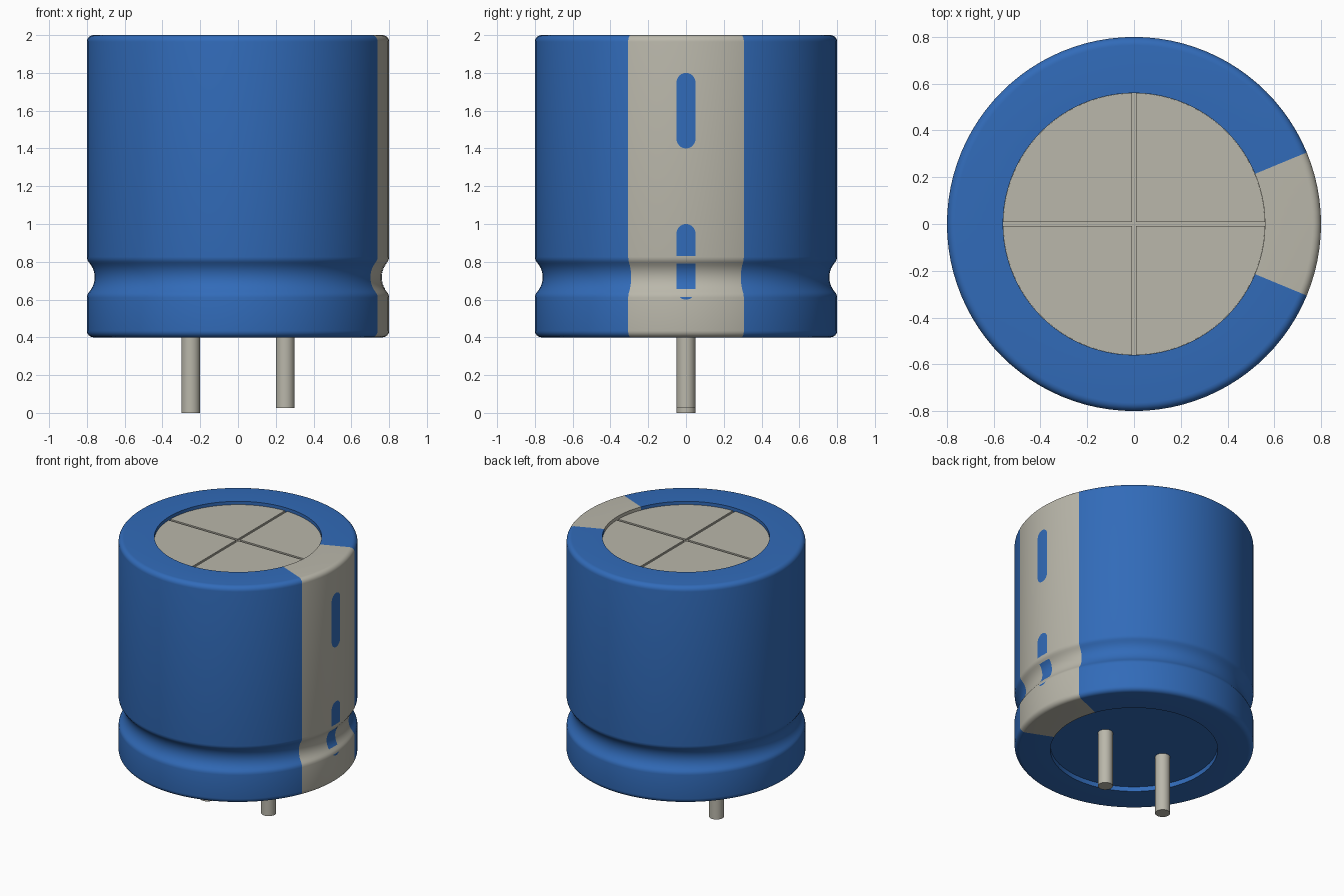
import bpy, bmesh, math

if "Cube" in bpy.data.objects:
    bpy.data.objects.remove(bpy.data.objects["Cube"], do_unlink=True)

R, RIM, BOTTOM, TOP = 0.8, 0.56, 0.4, 2.0
STRIPE_ANGLE = math.radians(22.5)


def material(name, rgb):
    m = bpy.data.materials.new(name)
    m.use_nodes = True
    m.diffuse_color = (*rgb, 1)
    m.node_tree.nodes["Principled BSDF"].inputs["Base Color"].default_value = (*rgb, 1)
    return m


BLUE = material("sleeve blue", (0.031, 0.147, 0.485))
GREY = material("warm grey", (0.49, 0.475, 0.405))


def finish(name, bm, mats, recalc=True):
    if recalc:
        bmesh.ops.recalc_face_normals(bm, faces=bm.faces[:])
    me = bpy.data.meshes.new(name)
    bm.to_mesh(me)
    bm.free()
    for m in mats:
        me.materials.append(m)
    ob = bpy.data.objects.new(name, me)
    bpy.context.collection.objects.link(ob)
    bpy.ops.object.select_all(action="DESELECT")
    ob.select_set(True)
    bpy.context.view_layer.objects.active = ob
    bpy.ops.object.shade_smooth_by_angle(angle=math.radians(35))
    return ob


def fillet(cx, cz, r, a0, a1, n=6):
    return [(cx + r * math.cos(math.radians(a0 + (a1 - a0) * i / n)),
             cz + r * math.sin(math.radians(a0 + (a1 - a0) * i / n))) for i in range(n + 1)]


# Crimp groove: upper half listed as (radius, height above centre), mirrored below
GROOVE_Z = 0.718
half = [(0.7585, 0), (0.7595, 0.015), (0.7625, 0.03), (0.768, 0.046), (0.776, 0.061),
        (0.785, 0.074), (0.7925, 0.084), (0.798, 0.095), (0.8, 0.108)]
groove = [(r, GROOVE_Z - h) for r, h in reversed(half[1:])] + [(r, GROOVE_Z + h) for r, h in half]


def radius_at(z):
    for (r0, z0), (r1, z1) in zip(groove, groove[1:]):
        if z0 <= z <= z1:
            return r0 + (r1 - r0) * (z - z0) / (z1 - z0)
    return R


# Sleeved can: lathe profile with recessed ends
F = 0.035
profile = ([(0, BOTTOM + 0.035), (RIM, BOTTOM + 0.035), (RIM, BOTTOM)]
           + fillet(R - F, BOTTOM + F, F, -90, 0) + groove
           + fillet(R - F, TOP - F, F, 0, 90)
           + [(RIM, TOP), (RIM, TOP - 0.035), (0, TOP - 0.035)])
bm = bmesh.new()
verts = [bm.verts.new((r, 0, z)) for r, z in profile]
edges = [bm.edges.new(p) for p in zip(verts, verts[1:])]
bmesh.ops.spin(bm, geom=verts + edges, cent=(0, 0, 0), axis=(0, 0, 1),
               angle=2 * math.pi, steps=96)
bmesh.ops.remove_doubles(bm, verts=bm.verts[:], dist=1e-5)
for f in bm.faces:
    c = f.calc_center_median()
    if math.hypot(c.x, c.y) > 0.5:
        f.material_index = int(abs(math.atan2(c.y, c.x)) < STRIPE_ANGLE)  # polarity stripe
    else:
        f.material_index = int(c.z > 1.5)                                 # bare metal top
finish("can_body", bm, [BLUE, GREY])

# Top plate in four quadrants, leaving the scored cross between them
GAP = 0.009
bm = bmesh.new()
a = math.asin(GAP / RIM)
for q in range(4):
    turn = q * math.pi / 2
    pts = [(GAP * math.sqrt(2), math.pi / 4)]
    pts += [(RIM - 0.0005, a + (math.pi / 2 - 2 * a) * i / 24) for i in range(25)]
    base = bm.faces.new([bm.verts.new((r * math.cos(t + turn), r * math.sin(t + turn), TOP - 0.035))
                         for r, t in pts])
    ext = bmesh.ops.extrude_face_region(bm, geom=[base])
    bmesh.ops.translate(bm, vec=(0, 0, 0.011),
                        verts=[v for v in ext["geom"] if isinstance(v, bmesh.types.BMVert)])
finish("top_plate", bm, [GREY])


# Minus marks: thin curved strips that follow the can surface
def mark(name, z0, z1, slot0, slot1, w=0.05, rows=24, cols=6):
    bm = bmesh.new()
    grid = []
    for i in range(rows + 1):
        z = z0 + (z1 - z0) * (1 - math.cos(math.pi * i / rows)) / 2
        over = max(slot0 + w - z, z - (slot1 - w), 0)
        hw = max(math.sqrt(max(w * w - over * over, 0)), 0.0005)
        r = radius_at(z) + 0.0025
        ys = [hw * (2 * j / cols - 1) for j in range(cols + 1)]
        grid.append([bm.verts.new((math.sqrt(r * r - y * y), y, z)) for y in ys])
    for lo, hi in zip(grid, grid[1:]):
        for j in range(cols):
            bm.faces.new((lo[j], lo[j + 1], hi[j + 1], hi[j]))
    finish(name, bm, [BLUE], recalc=False)


mark("upper_minus_mark", 1.4, 1.8, 1.4, 1.8)
mark("lower_minus_mark_top", 0.83, 1.0, 0.6, 1.0)
mark("lower_minus_mark_groove", 0.655, 0.79, 0.6, 1.0)
mark("lower_minus_mark_end", 0.6, 0.614, 0.6, 1.0)

# Two leads, the one under the stripe a little shorter
for name, x, z0 in (("right_lead", -0.25, 0.0), ("left_lead", 0.25, 0.025)):
    z1 = BOTTOM + 0.045
    bm = bmesh.new()
    bmesh.ops.create_cone(bm, cap_ends=True, segments=32, radius1=0.05, radius2=0.05, depth=z1 - z0)
    bmesh.ops.translate(bm, vec=(x, 0, (z0 + z1) / 2), verts=bm.verts[:])
    finish(name, bm, [GREY])
